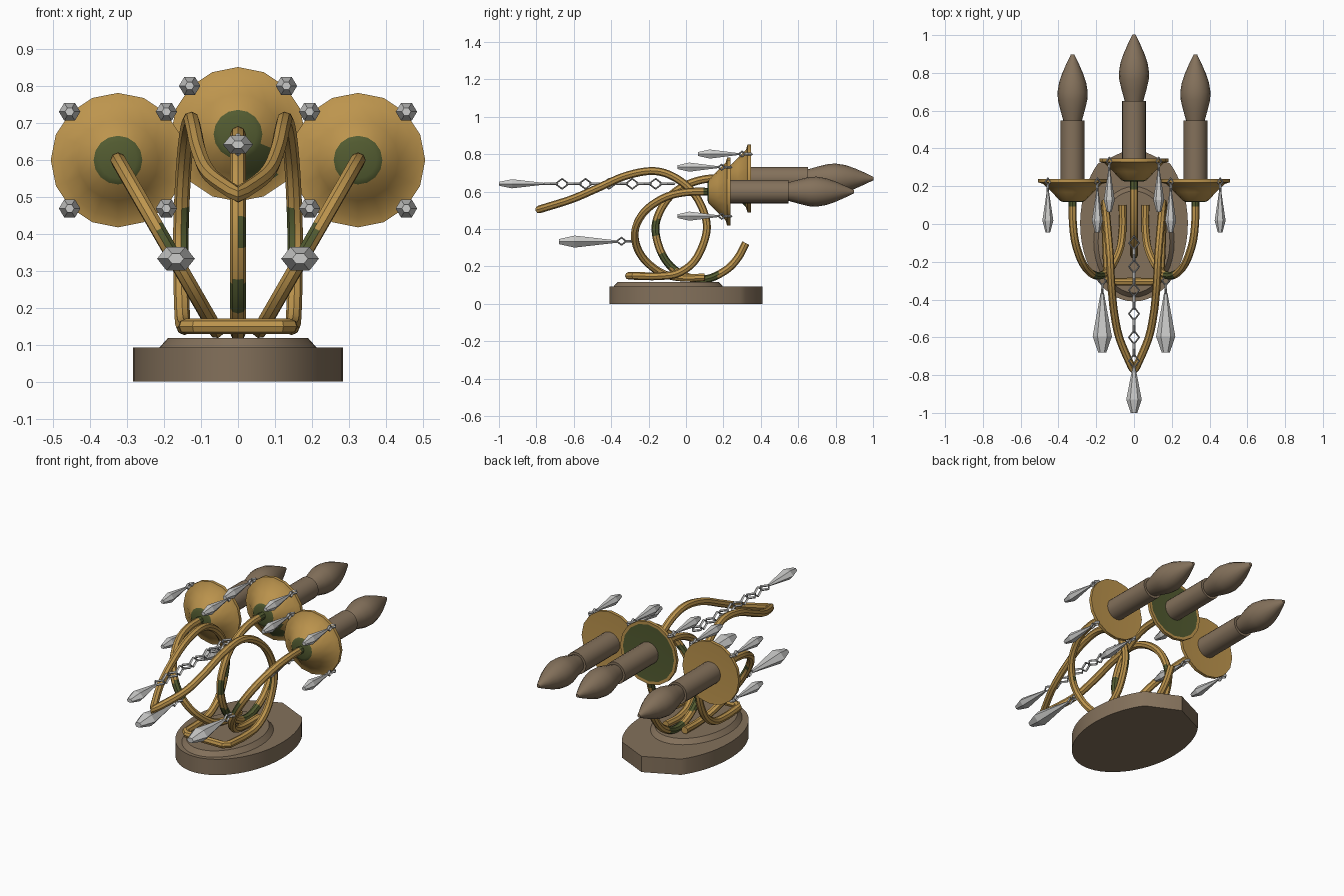
import bpy, bmesh, math
from mathutils import Vector

if "Cube" in bpy.data.objects:
    bpy.data.objects.remove(bpy.data.objects["Cube"])


def material(name, rgb):
    m = bpy.data.materials.new(name)
    m.diffuse_color = (*rgb, 1)
    m.use_nodes = True
    m.node_tree.nodes["Principled BSDF"].inputs["Base Color"].default_value = m.diffuse_color
    return m


GOLD = material("aged gold", (0.51, 0.30, 0.075))
GREEN = material("green patina", (0.085, 0.105, 0.03))
BROWN = material("brown wood", (0.23, 0.165, 0.105))
GLASS = material("crystal grey", (0.60, 0.60, 0.59))


def finish(name, mesh, mats, smooth=True, rule=None):
    """Link a mesh, assign colours (rule -> second material) and shade it."""
    ob = bpy.data.objects.new(name, mesh)
    bpy.context.collection.objects.link(ob)
    mesh.materials.clear()
    for m in mats:
        mesh.materials.append(m)
    for p in mesh.polygons:
        p.material_index = 1 if rule and rule(p.center, p.normal) else 0
    if smooth:
        mesh.shade_smooth()
        mesh.set_sharp_from_angle(angle=math.radians(35))
    else:
        mesh.shade_flat()
    return ob


def loft(name, rings, mats, closed=False, **kw):
    """Skin a list of equal-length point rings, capped or joined end to end."""
    bm = bmesh.new()
    vs = [[bm.verts.new(p) for p in r] for r in rings]
    n = len(vs[0])
    pairs = list(zip(vs, vs[1:])) + ([(vs[-1], vs[0])] if closed else [])
    for a, b in pairs:
        for i in range(n):
            j = (i + 1) % n
            bm.faces.new((a[i], a[j], b[j], b[i]))
    if not closed:
        bm.faces.new(vs[0])
        bm.faces.new(vs[-1])
    bmesh.ops.recalc_face_normals(bm, faces=bm.faces)
    me = bpy.data.meshes.new(name)
    bm.to_mesh(me)
    bm.free()
    return finish(name, me, mats, **kw)


def lathe(name, x, z, profile, mats, segs=16, sx=1, sz=1, **kw):
    """Revolve (radius, y) points about an axis running along y."""
    ang = [2 * math.pi * i / segs for i in range(segs)]
    rings = [[(x + r * sx * math.cos(a), y, z + r * sz * math.sin(a)) for a in ang]
             for r, y in profile]
    return loft(name, rings, mats, **kw)


def spline(pts, steps=7):
    """Smooth path through the given points."""
    p = [Vector(q) for q in pts]
    p = [2 * p[0] - p[1]] + p + [2 * p[-1] - p[-2]]
    out = []
    for a, b, c, d in zip(p, p[1:], p[2:], p[3:]):
        for k in range(steps):
            t = k / steps
            out.append(0.5 * (2 * b + (c - a) * t + (2 * a - 5 * b + 4 * c - d) * t * t
                              + (3 * b - a - 3 * c + d) * t ** 3))
    return out + [p[-2]]


def tube(name, path, r=0.021, cyclic=False, rule=None):
    cu = bpy.data.curves.new(name, 'CURVE')
    cu.dimensions = '3D'
    cu.bevel_depth, cu.bevel_resolution, cu.use_fill_caps = r, 2, True
    s = cu.splines.new('POLY')
    s.points.add(len(path) - 1)
    for q, v in zip(s.points, path):
        q.co = (*v, 1)
    s.use_cyclic_u = cyclic
    tmp = bpy.data.objects.new("tmp", cu)
    bpy.context.collection.objects.link(tmp)
    dg = bpy.context.evaluated_depsgraph_get()
    me = bpy.data.meshes.new_from_object(tmp.evaluated_get(dg))
    bpy.data.objects.remove(tmp)
    finish(name, me, [GOLD, GREEN], rule=rule)


def link(name, x, y, z, half, upright):
    """Diamond-shaped open chain link, lying flat or standing upright."""
    rings = []
    for i in range(4):
        a = math.pi / 2 * i
        ring = []
        for j in range(4):
            b = math.pi / 2 * j
            r = half + 0.007 * math.cos(b)
            u, v, w = r * 0.75 * math.cos(a), r * math.sin(a), 0.007 * math.sin(b)
            ring.append((x + w, y + v, z + u) if upright else (x + u, y + v, z + w))
        rings.append(ring)
    loft(name, rings, [GLASS], closed=True, smooth=False)


def drop(name, x, z, top, wide, end, rx, rz):
    """Faceted crystal hanging toward -y."""
    lathe(name, x, z, [(0.18, top), (0.42, top + 0.3 * (wide - top)), (1, wide), (0.42, end)],
          [GLASS], segs=6, sx=rx, sz=rz, smooth=False)


# Back plate: oval with a pointed upper end, and a raised oval on it
def plate_outline(z):
    pts = [(0, 0.41, z)]
    a0, n = math.asin(0.32 / 0.43), 48
    for i in range(n + 1):
        a = a0 - (math.pi + 2 * a0) * i / n
        s = math.sin(a)
        pts.append((0.285 * math.cos(a), s * (0.43 if s > 0 else 0.41), z))
    return pts


loft("back_plate", [plate_outline(0), plate_outline(0.092)], [BROWN])


def oval(rx, ry, z):
    return [(rx * math.cos(i * math.pi / 20), -0.095 + ry * math.sin(i * math.pi / 20), z)
            for i in range(40)]


loft("raised_oval", [oval(0.215, 0.295, 0.09), oval(0.19, 0.27, 0.118)], [BROWN])

# Three lights: drip cup, candle sleeve, flame bulb
for tag, x, z, y, cyl in (("left", -0.325, 0.60, 0.238, 0.31), ("right", 0.325, 0.60, 0.238, 0.31),
                          ("centre", 0, 0.67, 0.347, 0.305)):
    mid = tag == "centre"
    lathe("drip_cup_" + tag, x, z,
          [(0.05, y - 0.122), (0.066, y - 0.115), (0.11, y - 0.07), (0.155, y - 0.026),
           (0.182, y - 0.018), (0.182, y), (0.165, y - 0.001), (0.05, y - 0.002)],
          [GOLD, GREEN],
          rule=lambda c, n: n.y < -0.9 and c.y < y - 0.11
          or (c.y < y - 0.11 and n.y < -0.3)
          or (mid and n.y > 0.9 and math.hypot(c.x - x, c.z - z) < 0.15)
          or (mid and 0 < c.x < 0.09 and c.z < z - 0.03 and c.y < y - 0.03))
    e = y + cyl
    lathe("candle_" + tag, x, z, [(0.063, y - 0.01), (0.063, e)], [BROWN], segs=20)
    lathe("flame_bulb_" + tag, x, z,
          [(0.048, e - 0.005), (0.066, e + 0.06), (0.078, e + 0.11), (0.08, e + 0.15),
           (0.072, e + 0.2), (0.055, e + 0.25), (0.033, e + 0.30), (0.009, e + 0.35)],
          [BROWN])
    # crystals round the cup rim
    for sx in (-1, 1):
        for sz in ((1,) if mid else (1, -1)):
            cx, cz = x + 0.131 * sx, z + 0.131 * sz
            link("rim_link", cx, y - 0.015, cz, 0.019, False)
            link("rim_link", cx, y - 0.047, cz, 0.019, True)
            drop("rim_crystal", cx, cz, y - 0.06, y - 0.22, y - 0.283, 0.029, 0.028)

# Side arms: curl forward in a sloping plane
for tag, s in (("left", -1), ("right", 1)):
    yz = [(0.13, 0.60), (0.0, 0.597), (-0.11, 0.57), (-0.21, 0.505), (-0.265, 0.42),
          (-0.27, 0.33), (-0.225, 0.24), (-0.13, 0.165), (-0.02, 0.14), (0.10, 0.142)]
    path = spline([(s * (0.06 + 0.265 * (z - 0.14) / 0.46), y, z) for y, z in yz])
    tube("side_arm_" + tag, path,
         rule=lambda c, n: c.y > 0.085 and c.z > 0.5 or (c.y < -0.2 and 0.34 < c.z < 0.43 and n.x * c.x < 0))
    # large crystal below each arm
    link("arm_link", s * 0.168, -0.30, 0.335, 0.026, False)
    link("arm_link", s * 0.168, -0.345, 0.335, 0.026, True)
    drop("arm_crystal", s * 0.168, 0.333, -0.365, -0.595, -0.68, 0.051, 0.037)

# Centre arm: from the cup, round the loop, ending in a small rear hook
tube("centre_arm", spline([(0, y, z) for y, z in (
    (0.24, 0.67), (0.11, 0.668), (0.0, 0.635), (-0.09, 0.57), (-0.15, 0.47), (-0.162, 0.38),
    (-0.13, 0.27), (-0.07, 0.19), (0.02, 0.14), (0.12, 0.135), (0.22, 0.185), (0.28, 0.25),
    (0.32, 0.325))]),
    rule=lambda c, n: c.y > 0.19 and c.z > 0.5 or (0.04 < c.y < 0.17 and c.z < 0.3)
    or (c.y < 0 and 0.19 < c.z < 0.27) or (c.y < -0.1 and 0.36 < c.z < 0.45 and n.x > 0))

# Front scroll: one mirrored closed loop meeting at a point in front
corner = [(0, -0.305, 0.15), (0.115, -0.305, 0.15)]
half = corner + spline([(0.14, -0.28, 0.15), (0.146, -0.15, 0.148), (0.15, -0.04, 0.165),
                        (0.153, 0.05, 0.235), (0.155, 0.105, 0.36), (0.153, 0.105, 0.46),
                        (0.147, 0.05, 0.58), (0.138, -0.05, 0.67), (0.128, -0.17, 0.71),
                        (0.12, -0.32, 0.685), (0.105, -0.47, 0.62), (0.075, -0.61, 0.56),
                        (0, -0.785, 0.505)])
half = [Vector(p) for p in half]
loop = half + [Vector((-p.x, p.y, p.z)) for p in reversed(half[1:-1])]
tube("front_scroll", loop, cyclic=True,
     rule=lambda c, n: c.y > 0.03 and 0.33 < c.z < 0.47 and n.x * c.x < 0)

# Chain and crystal hanging at the front
for i in range(11):
    link("chain_link", 0, -0.10 - 0.0625 * i, 0.642, 0.036, i % 2 == 1)
drop("front_crystal", 0, 0.642, -0.755, -0.93, -1.0, 0.041, 0.028)
